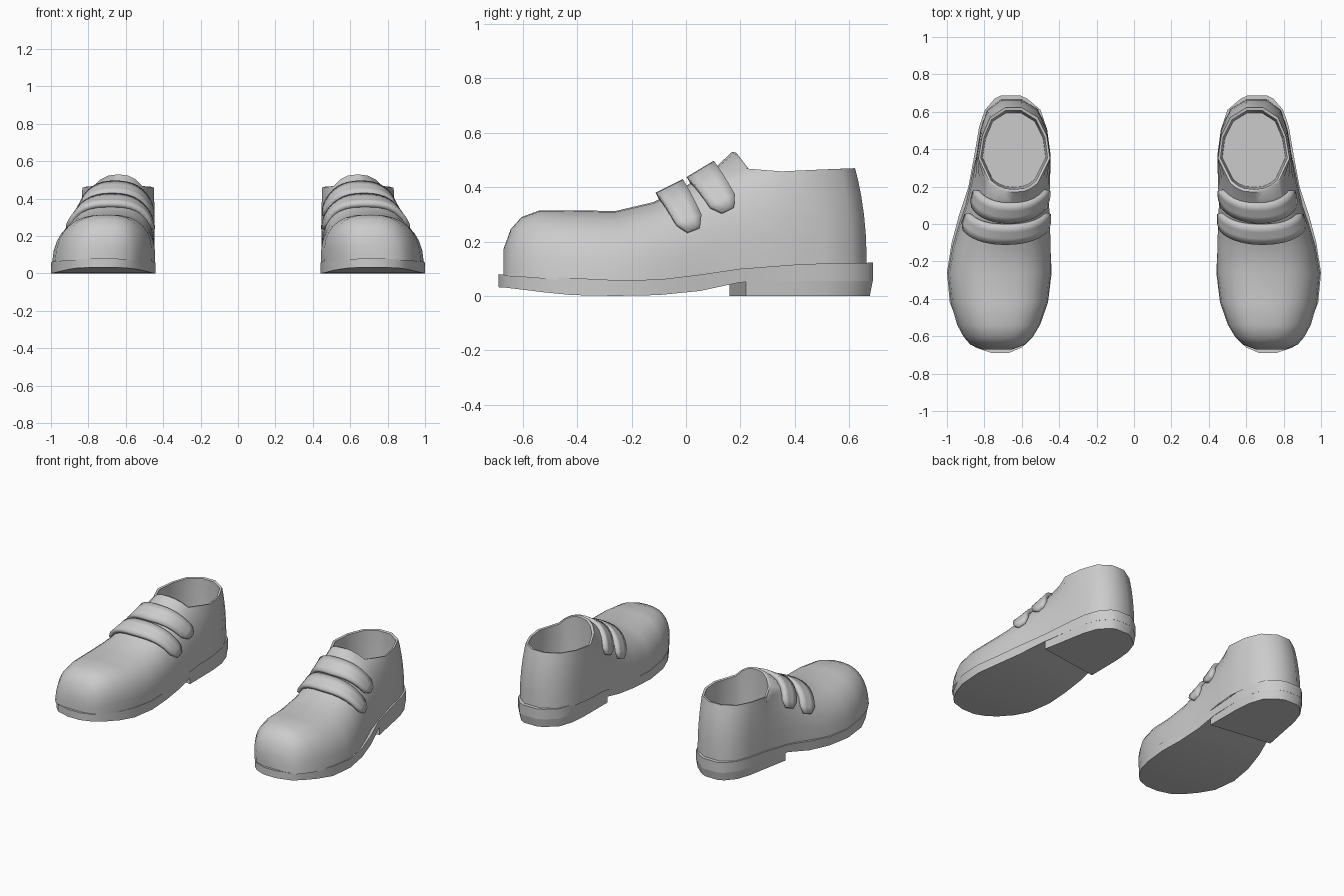
import bpy, bmesh, math
from mathutils import Vector

if "Cube" in bpy.data.objects:
    bpy.data.objects.remove(bpy.data.objects["Cube"])

N, K = 16, 5      # segments over the instep arch, wall rows up to the opening

# Upper stations: y, inner x, outer x, base z, crest z, roundness
UPPER = [
    (-.672, .66, .81, .07, .17, 2.4),
    (-.645, .585, .875, .07, .245, 2.5),
    (-.605, .545, .91, .07, .29, 2.6),
    (-.54, .505, .945, .065, .314, 2.6),
    (-.42, .463, .98, .055, .315, 2.6),
    (-.26, .445, .995, .05, .312, 2.5),
    (-.12, .447, .97, .055, .345, 2.4),
    (0, .45, .935, .065, .405, 2.3),
    (.10, .455, .90, .08, .465, 2.3),
    (.21, .45, .87, .10, .53, 2.4),
]
# Sole stations: y, inner x, outer x, bottom z, top z
SOLE = [
    (-.69, .67, .76, .032, .08),
    (-.66, .60, .85, .03, .077),
    (-.61, .55, .895, .024, .074),
    (-.52, .495, .945, .013, .07),
    (-.42, .46, .985, .003, .066),
    (-.26, .44, 1.0, 0, .058),
    (-.10, .448, .975, .003, .06),
    (.05, .455, .935, .018, .078),
    (.20, .46, .885, .05, .10),
    (.40, .46, .848, .055, .115),
    (.52, .47, .828, .055, .12),
    (.61, .50, .797, .055, .121),
    (.67, .57, .745, .055, .122),
    (.688, .61, .71, .055, .122),
]


def station(y):
    for a, b in zip(UPPER, UPPER[1:]):
        if y <= b[0]:
            break
    t = (y - a[0]) / (b[0] - a[0])
    return [p + (q - p) * t for p, q in zip(a, b)]


def arch(st, u, lift=0.0):
    """Point on a cross-section; u runs 0..1 from inner to outer side."""
    y, xl, xr, zb, zt, n = st
    c, s = math.cos(math.pi * u), max(0, math.sin(math.pi * u))
    c = math.copysign(abs(c) ** (2 / n), c)
    s = s ** (2 / n)
    x = (xl + xr) / 2 - ((xr - xl) / 2 + lift * .6) * c - .02 * s
    return Vector((x, y, zb + (zt - zb + lift) * s)), s


def add_grid(bm, rows, closed=False):
    vs = [[bm.verts.new(p) for p in r] for r in rows]
    for a, b in zip(vs, vs[1:]):
        m = len(a)
        for i in range(m if closed else m - 1):
            j = (i + 1) % m
            bm.faces.new((a[i], a[j], b[j], b[i]))
    return vs


def finish(bm, name, thickness=0, angle=50):
    bmesh.ops.remove_doubles(bm, verts=bm.verts, dist=.0005)
    bmesh.ops.recalc_face_normals(bm, faces=bm.faces)
    me = bpy.data.meshes.new(name)
    bm.to_mesh(me)
    bm.free()
    ob = bpy.data.objects.new(name, me)
    bpy.context.collection.objects.link(ob)
    bpy.ops.object.select_all(action='DESELECT')
    bpy.context.view_layer.objects.active = ob
    ob.select_set(True)
    bpy.ops.object.shade_smooth_by_angle(angle=math.radians(angle))
    if thickness:
        mod = ob.modifiers.new("thickness", 'SOLIDIFY')
        mod.thickness, mod.offset = thickness, -1
    ob.modifiers.new("pair", 'MIRROR').use_mirror_merge = False
    return ob


# Upper: vamp arches from the toe to the tongue
bm = bmesh.new()
rows = [[arch(st, i / N)[0] for i in range(N + 1)] for st in UPPER[:-1]]
last, heights = [], []
for i in range(N + 1):
    p, s = arch(UPPER[-1], i / N)
    p.y = .17 + .07 * min(1, (1 - s) / .2)
    last.append(p)
    heights.append(s)
grid = add_grid(bm, rows + [last])
bm.faces.new(grid[0])

# Upper: wall wrapping round the heel
base = [(.446, .37), (.465, .51), (.515, .615), (.60, .665), (.71, .665),
        (.785, .61), (.82, .51), (.843, .37)]
rim = [(.449, .35), (.465, .47), (.515, .57), (.60, .622), (.69, .622),
       (.77, .57), (.812, .47), (.832, .35)]
cols = [last[:K + 1]]
for b, r in zip(base, rim):
    zb, zr = .105 + .02 * (b[1] - .3), .458 + .04 * (b[1] - .37)
    col = []
    for j in range(K + 1):
        t = heights[j] / heights[K]
        xy = Vector(b).lerp(Vector(r), t ** 2.2)
        col.append(Vector((xy.x, xy.y, zb + (zr - zb) * t)))
    cols.append(col)
cols.append(last[:N - K - 1:-1])
add_grid(bm, cols)

# Upper: rim thickness, lining and insole
loop = [c[K] for c in cols] + last[N - K - 1:K:-1]


def inset(scale, depth):
    out = []
    for p in loop:
        q = Vector((.645 + (p.x - .645) * scale, .39 + (p.y - .39) * scale, p.z))
        q.z += (.15 - q.z) * depth
        out.append(q)
    return out


lining = add_grid(bm, [loop, inset(.93, .01), inset(.93, .4), inset(.88, 1)], True)
bm.faces.new(lining[-1])
finish(bm, "upper")


# Sole and heel block, lofted as rectangular sections
def slab(name, sections):
    bm = bmesh.new()
    g = add_grid(bm, sections, True)
    bm.faces.new(g[0])
    bm.faces.new(g[-1])
    finish(bm, name, angle=40)


slab("sole", [[(l, y, b), (r, y, b), (r, y, t), (l, y, t)]
              for y, l, r, b, t in SOLE])
heel = [[(.462, .16, 0), (.878, .22, 0), (.878, .22, .07), (.462, .16, .07)]]
for y, l, r, b, t in SOLE[9:]:
    yb = y - .012 if y > .5 else y
    heel.append([(l + .004, yb, 0), (r - .004, yb, 0), (r, y, .06), (l, y, .06)])
slab("heel_block", heel)


# Two straps hugging the instep and sweeping back at their ends
def strap(name, crest_y, end_y, u0):
    bm = bmesh.new()
    rows = []
    for i in range(19):
        v = i / 18
        e = abs(2 * v - 1)
        u = u0 + (1 - 2 * u0) * v
        yc = crest_y + (end_y - crest_y) * e ** 1.8
        w = .05 - .006 * e - (.022 if e > .99 else 0)
        rows.append([arch(station(yc + w * k), u, .031)[0] for k in (-1, -.33, .33, 1)])
    add_grid(bm, rows)
    # make the outward side the positive side so thickness goes inwards
    bmesh.ops.recalc_face_normals(bm, faces=bm.faces)
    ob = finish(bm, name, .035)
    if sum(p.normal.z for p in ob.data.polygons) < 0:
        ob.data.flip_normals()


strap("front_strap", -.062, .03, .135)
strap("rear_strap", .052, .155, .155)
